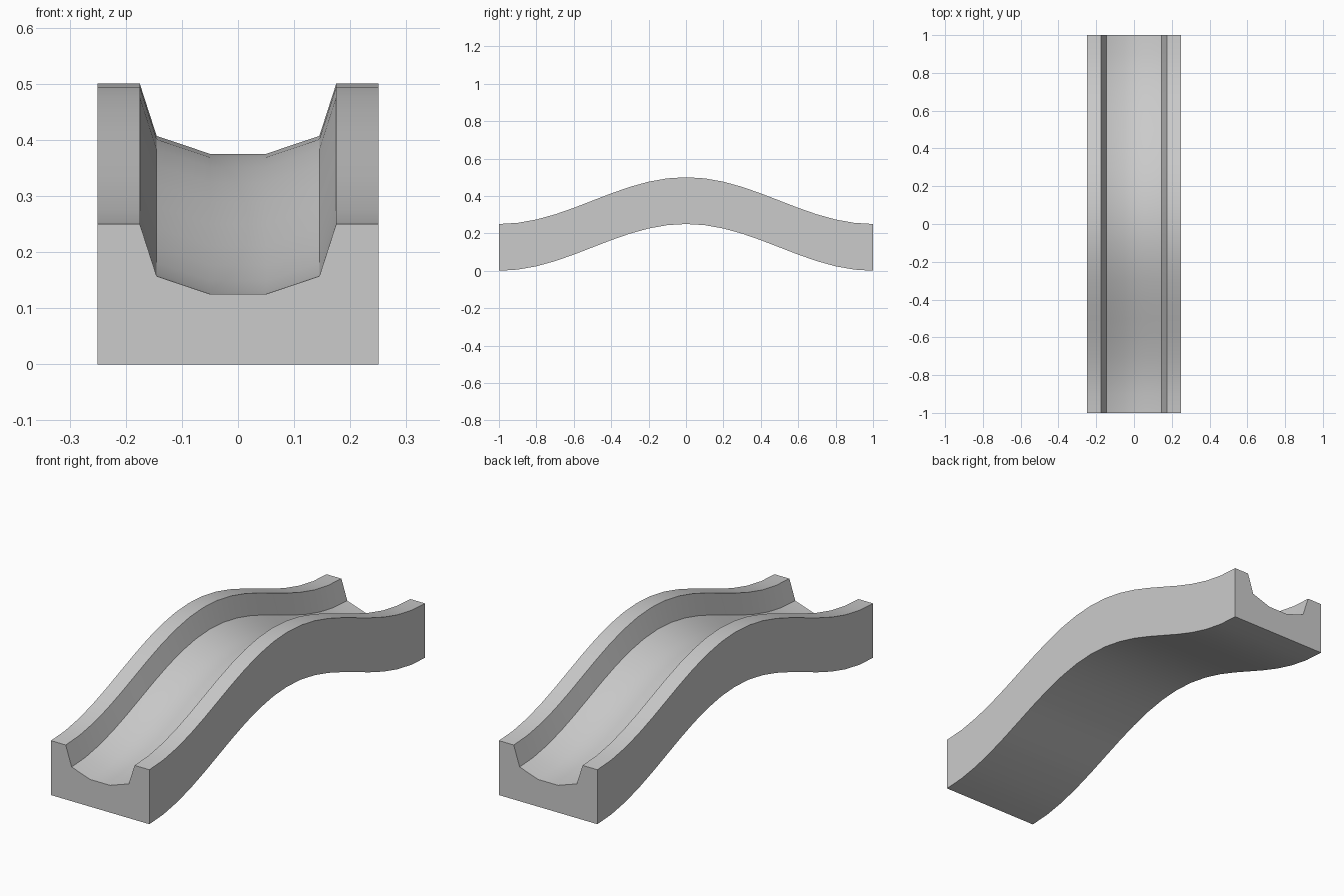
import bpy, bmesh, math

if "Cube" in bpy.data.objects:
    bpy.data.objects.remove(bpy.data.objects["Cube"])

# Half cross-section of the trough (x, z), mirrored to a closed loop
half = [(0.05, 0.125), (0.145, 0.157), (0.175, 0.25), (0.25, 0.25), (0.25, 0.0)]
section = half + [(-x, z) for x, z in reversed(half)]

# Sweep the section along a smooth hump
STEPS = 20
bm = bmesh.new()
rings = []
for i in range(STEPS + 1):
    y = -1 + 2 * i / STEPS
    lift = 0.125 * (1 + math.cos(math.pi * y))
    rings.append([bm.verts.new((x, y, z + lift)) for x, z in section])
n = len(section)
for a, b in zip(rings, rings[1:]):
    for k in range(n):
        bm.faces.new((a[k], a[(k + 1) % n], b[(k + 1) % n], b[k]))
bm.faces.new(rings[0])
bm.faces.new(rings[-1])
bmesh.ops.recalc_face_normals(bm, faces=bm.faces)

mesh = bpy.data.meshes.new("hump_slide")
bm.to_mesh(mesh)
bm.free()
slide = bpy.data.objects.new("hump_slide", mesh)
bpy.context.collection.objects.link(slide)

# Smooth along the length, crisp rims and ends
bpy.context.view_layer.objects.active = slide
slide.select_set(True)
bpy.ops.object.shade_smooth_by_angle(angle=math.radians(40))
